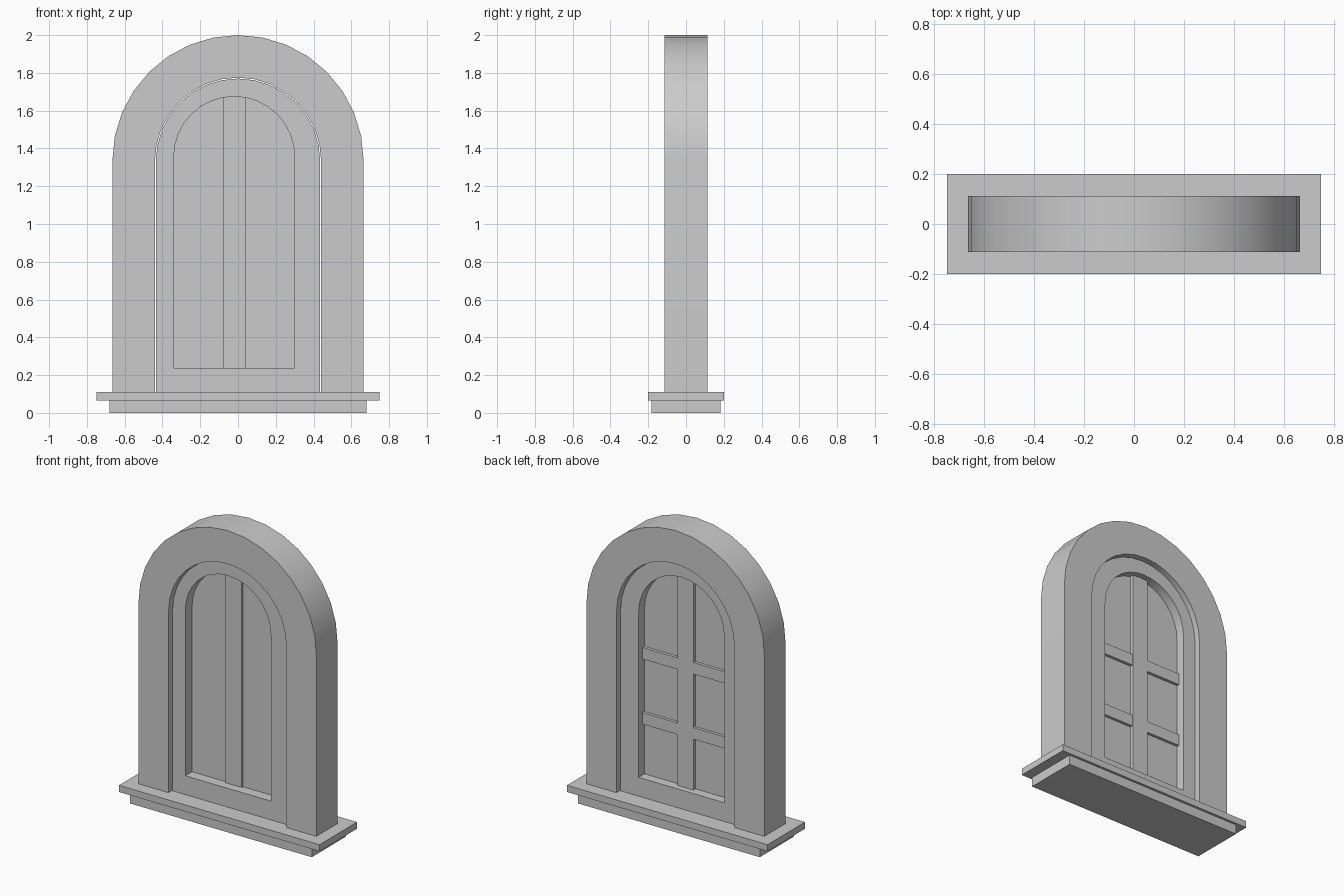
import bpy, bmesh
from math import sin, cos, pi, radians

if "Cube" in bpy.data.objects:
    bpy.data.objects.remove(bpy.data.objects["Cube"])

SEG = 16


def arch(cx, cz, r, bottom):
    """Arched outline in (x, z): up the right side, over, down the left."""
    arc = [(cx + r * cos(pi * i / SEG), cz + r * sin(pi * i / SEG)) for i in range(SEG + 1)]
    return [(cx + r, bottom)] + arc + [(cx - r, bottom)]


def finish(name, bm):
    bmesh.ops.recalc_face_normals(bm, faces=bm.faces)
    mesh = bpy.data.meshes.new(name)
    bm.to_mesh(mesh)
    bm.free()
    ob = bpy.data.objects.new(name, mesh)
    bpy.context.collection.objects.link(ob)
    bpy.ops.object.select_all(action='DESELECT')
    ob.select_set(True)
    bpy.context.view_layer.objects.active = ob
    bpy.ops.object.shade_smooth_by_angle(angle=radians(30))
    return ob


def band(name, outer, inner, y0, y1, closed):
    """Solid band between two outlines; open bands get capped feet."""
    bm = bmesh.new()
    rows = [[bm.verts.new((x, y, z)) for x, z in path]
            for path, y in ((outer, y0), (inner, y0), (inner, y1), (outer, y1))]
    n = len(outer)
    for i in range(n if closed else n - 1):
        j = (i + 1) % n
        for k in range(4):
            a, b = rows[k], rows[(k + 1) % 4]
            bm.faces.new((a[i], a[j], b[j], b[i]))
    if not closed:
        for i in (0, n - 1):
            bm.faces.new([row[i] for row in rows])
    return finish(name, bm)


def panel(name, path, y0, y1):
    """Flat solid from one outline."""
    bm = bmesh.new()
    face = bm.faces.new([bm.verts.new((x, y0, z)) for x, z in path])
    ext = bmesh.ops.extrude_face_region(bm, geom=[face], use_keep_orig=True)
    moved = [g for g in ext['geom'] if isinstance(g, bmesh.types.BMVert)]
    bmesh.ops.translate(bm, verts=moved, vec=(0, y1 - y0, 0))
    return finish(name, bm)


def box(name, x0, x1, y0, y1, z0, z1):
    return panel(name, [(x0, z0), (x1, z0), (x1, z1), (x0, z1)], y0, y1)


# Stepped sill
box("sill_base", -0.68, 0.68, -0.183, 0.183, 0, 0.065)
box("sill_slab", -0.75, 0.75, -0.2, 0.2, 0.065, 0.11)

# Outer arched surround
band("surround", arch(0, 1.335, 0.665, 0.11), arch(0, 1.335, 0.44, 0.11), -0.113, 0.113, False)

# Recessed sash with bottom rail, opening slightly off centre
band("sash", arch(0, 1.335, 0.435, 0.11), arch(-0.02, 1.355, 0.32, 0.237), -0.077, 0.077, True)

# Glass pane
panel("glass", arch(-0.02, 1.355, 0.325, 0.23), -0.005, 0.014)

# Glazing bars: upright on both faces, crossbars on the back only
box("upright_bar", -0.08, 0.04, -0.018, 0.036, 0.232, 1.68)
for i, z in enumerate((0.58, 1.02)):
    box(f"crossbar_{i + 1}", -0.342, 0.302, 0.005, 0.034, z, z + 0.078)
